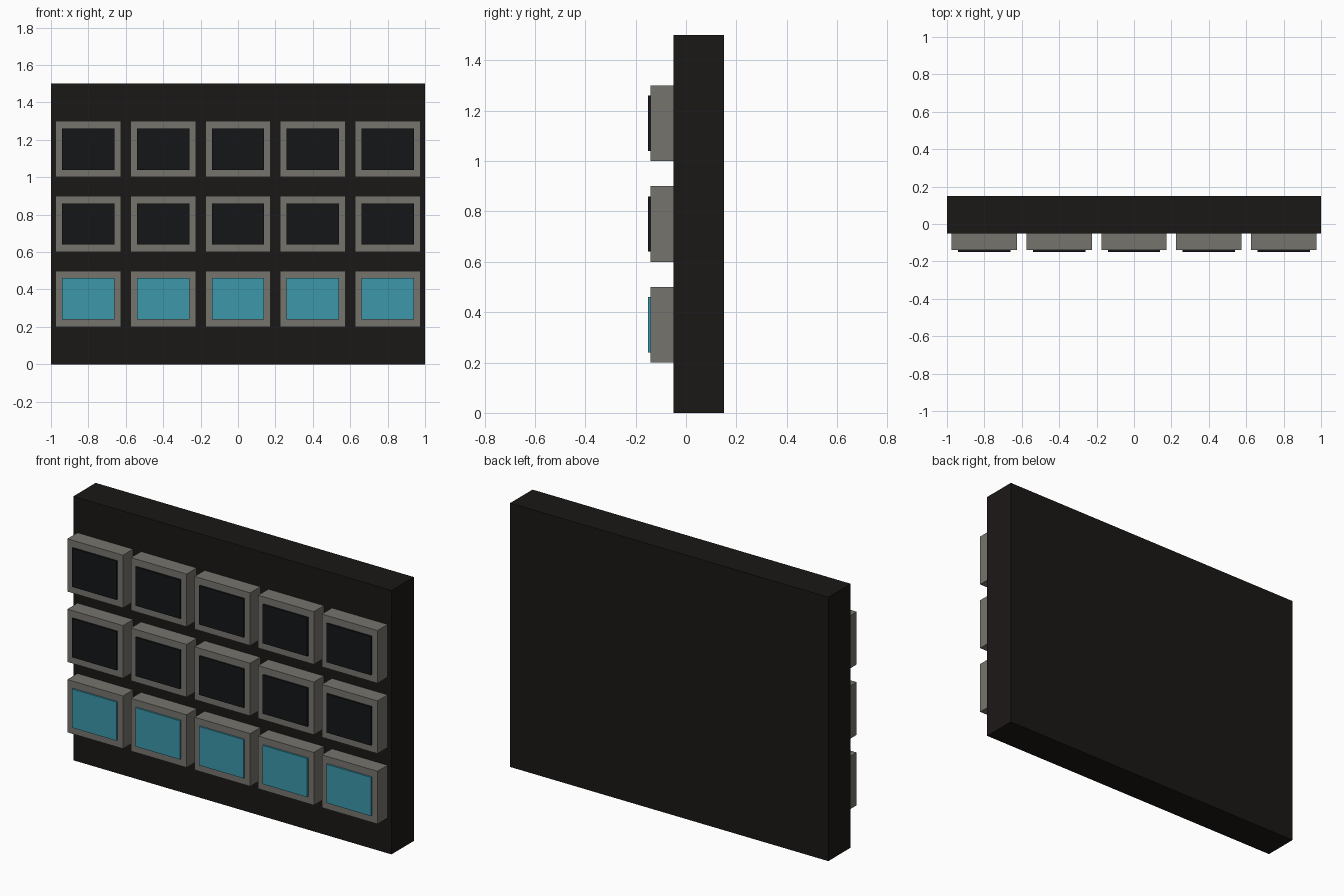
import bpy

if "Cube" in bpy.data.objects:
    bpy.data.objects.remove(bpy.data.objects["Cube"])


def material(name, rgb):
    m = bpy.data.materials.new(name)
    m.diffuse_color = (*rgb, 1)
    m.use_nodes = True
    m.node_tree.nodes["Principled BSDF"].inputs["Base Color"].default_value = m.diffuse_color
    return m


def box(name, x, y, z, mat):
    """Box from (min, max) ranges on each axis."""
    bpy.ops.mesh.primitive_cube_add(size=1, location=[(a + b) / 2 for a, b in (x, y, z)])
    ob = bpy.context.object
    ob.name = name
    ob.scale = [b - a for a, b in (x, y, z)]
    bpy.ops.object.transform_apply(location=False, rotation=False, scale=True)
    ob.data.materials.append(mat)
    return ob


wall_mat = material("wall_dark", (0.011, 0.009, 0.008))
case_mat = material("case_grey", (0.18, 0.175, 0.155))
off_mat = material("screen_off", (0.007, 0.008, 0.009))
on_mat = material("screen_on", (0.045, 0.31, 0.41))

# Backing wall
box("wall_panel", (-1, 1), (-0.05, 0.15), (0, 1.5), wall_mat)

# Grid of monitors, bottom row lit
for row in range(3):
    z = 0.35 + 0.4 * row
    for col in range(5):
        x = -0.8 + 0.4 * col
        tag = f"{row + 1}_{col + 1}"
        box(f"monitor_case_{tag}", (x - 0.175, x + 0.175), (-0.14, -0.05),
            (z - 0.15, z + 0.15), case_mat)
        box(f"monitor_screen_{tag}", (x - 0.14, x + 0.14), (-0.15, -0.14),
            (z - 0.11, z + 0.11), on_mat if row == 0 else off_mat)
